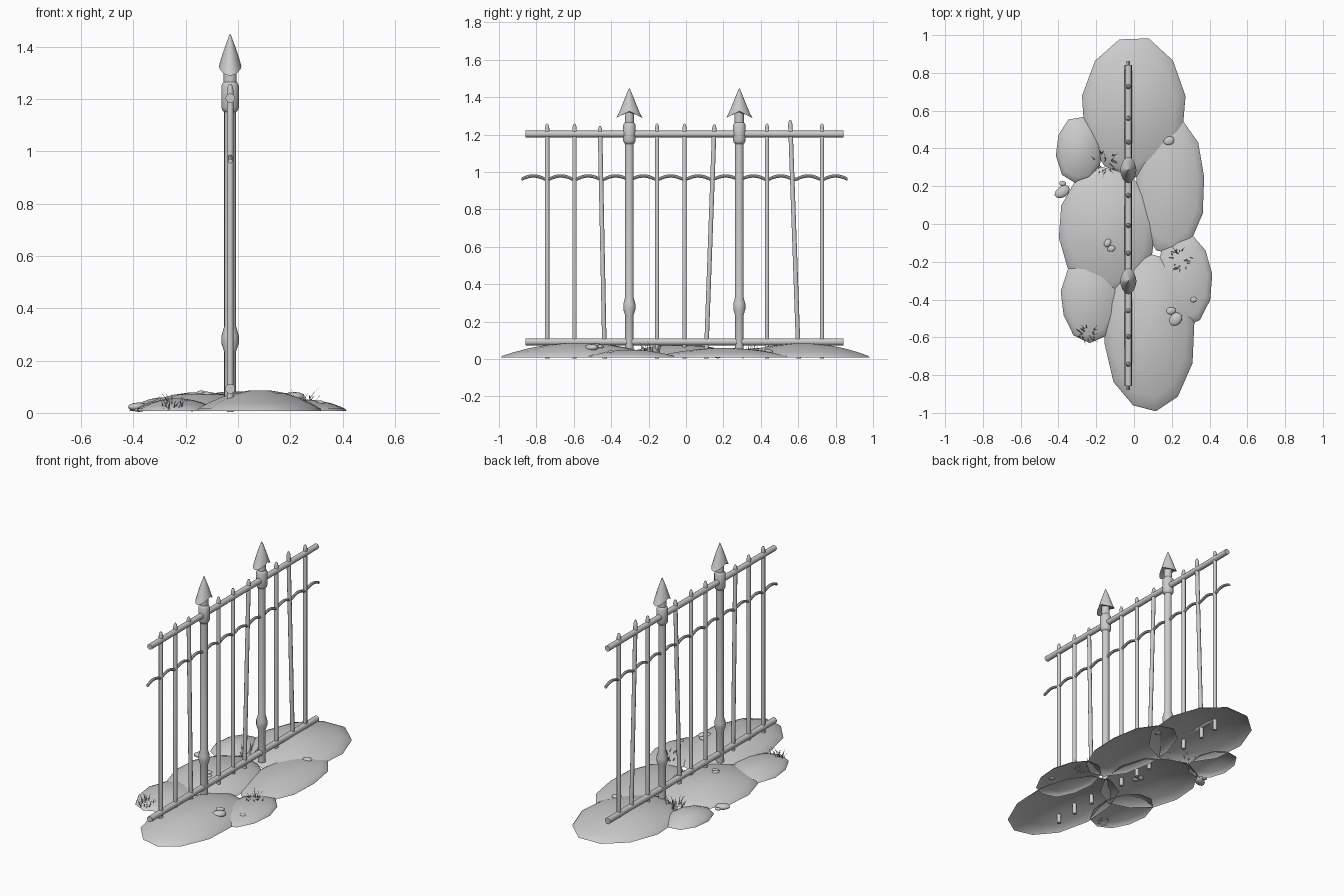
import bpy, bmesh, math, random
from mathutils import Vector

if "Cube" in bpy.data.objects:
    bpy.data.objects.remove(bpy.data.objects["Cube"])

random.seed(4)
FX = -0.03                     # x of the fence line
STEP, Y0 = 0.147, -0.743       # bar spacing and first bar


def finish(name, bm, angle=40, fix=True):
    if fix:
        bmesh.ops.recalc_face_normals(bm, faces=bm.faces)
    me = bpy.data.meshes.new(name)
    bm.to_mesh(me)
    bm.free()
    ob = bpy.data.objects.new(name, me)
    bpy.context.collection.objects.link(ob)
    bpy.context.view_layer.objects.active = ob
    ob.select_set(True)
    bpy.ops.object.shade_smooth_by_angle(angle=math.radians(angle))
    ob.select_set(False)
    return ob


def loft(bm, rings, cap0=True, cap1=True):
    """Skin a list of equally long point rings."""
    vs = [[bm.verts.new(p) for p in r] for r in rings]
    n = len(vs[0])
    for a, b in zip(vs, vs[1:]):
        for i in range(n):
            j = (i + 1) % n
            bm.faces.new((a[i], a[j], b[j], b[i]))
    if cap0:
        bm.faces.new(vs[0][::-1])
    if cap1:
        bm.faces.new(vs[-1])


def circle(c, r, n, axis='z'):
    out = []
    for i in range(n):
        a = 2 * math.pi * i / n
        u, v = r * math.cos(a), r * math.sin(a)
        out.append(Vector(c) + (Vector((u, v, 0)) if axis == 'z' else Vector((u, 0, v))))
    return out


# horizontal rails
for name, z, r in (("top_rail", 1.203, 0.018), ("bottom_rail", 0.092, 0.019)):
    bm = bmesh.new()
    loft(bm, [circle((FX, y, z), r, 12, 'y') for y in (-0.857, 0.843)])
    finish(name, bm)

# upright bars, some bent: index -> (bottom y, top y, top z)
bent = {2: (-0.435, -0.46, 1.246), 6: (0.107, 0.152, 1.255), 9: (0.602, 0.557, 1.278)}
for k in range(11):
    if k in (3, 7):
        continue
    y = Y0 + STEP * k
    yb, yt, zt = bent.get(k, (y, y, 1.258))
    bm = bmesh.new()
    rings = []
    for z, r in ((0.004, 0.0125), (zt - 0.024, 0.0125), (zt - 0.006, 0.008), (zt, 0.004)):
        rings.append(circle((FX, yb + (yt - yb) * z / zt, z), r, 10))
    loft(bm, rings)
    finish("bar", bm)

# scalloped wire with a low point at each bar
bm = bmesh.new()
pts = [(Y0 + STEP * (-0.93 + 11.86 * i / 96)) for i in range(97)]
rings = []
for y in pts:
    t = (y - Y0) / STEP
    rings.append(circle((FX, y, 0.957 + 0.022 * abs(math.sin(math.pi * t))), 0.009, 8, 'y'))
loft(bm, rings)
finish("scalloped_wire", bm)

# posts: turned profile (radius, z)
profile = [(0.023, 0.03), (0.023, 0.235), (0.033, 0.265), (0.033, 0.295), (0.023, 0.33),
           (0.023, 1.15), (0.029, 1.155), (0.034, 1.168), (0.034, 1.25), (0.029, 1.26),
           (0.025, 1.265), (0.025, 1.325)]
for k in (3, 7):
    y = Y0 + STEP * k - 0.001
    bm = bmesh.new()
    loft(bm, [circle((FX, y, z), r, 14) for r, z in profile])
    finish("post", bm, 35)

    # leaf-shaped spear head with drooping barbs along y
    bm = bmesh.new()
    rings = []
    for z, rx, ry, droop in ((1.318, 0.018, 0.022, 0.0), (1.325, 0.043, 0.07, 0.036),
                             (1.34, 0.039, 0.055, 0.022), (1.37, 0.030, 0.037, 0.008),
                             (1.41, 0.016, 0.018, 0.0), (1.447, 0.002, 0.002, 0.0)):
        ring = []
        for i in range(16):
            a = 2 * math.pi * i / 16
            c, s = math.cos(a), math.sin(a)
            w = abs(s) ** 1.3
            ring.append((FX + rx * c, y + ry * math.copysign(w, s), z - droop * w))
        rings.append(ring)
    loft(bm, rings)
    finish("spear_head", bm, 45)

# ground mounds: centre x, y, half sizes, height, sides
mounds = [(0.0, 0.625, 0.28, 0.375, 0.070, 11), (0.085, -0.57, 0.24, 0.43, 0.074, 12),
          (-0.145, -0.03, 0.26, 0.335, 0.066, 12), (0.19, 0.2, 0.185, 0.37, 0.045, 12),
          (0.265, -0.3, 0.155, 0.25, 0.036, 11), (-0.29, 0.39, 0.125, 0.18, 0.045, 10),
          (-0.235, -0.39, 0.155, 0.235, 0.042, 11)]
for cx, cy, rx, ry, h, n in mounds:
    bm = bmesh.new()
    wob = [random.uniform(0.97, 1.03) for _ in range(n)]
    rings = []
    for t in (1.0, 0.97, 0.82, 0.62, 0.4, 0.15):
        z = 0.008 if t == 1.0 else 0.014 + h * (1 - t * t)
        rings.append([(cx + rx * t * wob[i] * math.cos(2 * math.pi * (i + .25) / n),
                       cy + ry * t * wob[i] * math.sin(2 * math.pi * (i + .25) / n), z)
                      for i in range(n)])
    loft(bm, rings, cap0=False)
    finish("ground_mound", bm, 60, fix=False)


def ground(x, y):
    z = 0.008
    for cx, cy, rx, ry, h, n in mounds:
        d = ((x - cx) / rx) ** 2 + ((y - cy) / ry) ** 2
        if d < 1:
            z = max(z, 0.012 + h * (1 - d))
    return z


# stones: x, y, half length, half width, turn
stones = [(-0.38, 0.17, 0.045, 0.03, 0.6), (-0.378, 0.215, 0.018, 0.014, 0), (-0.14, -0.1, 0.024, 0.018, 1),
          (-0.12, -0.13, 0.022, 0.017, 0.3), (0.185, 0.44, 0.03, 0.024, 0.4), (0.195, -0.46, 0.028, 0.02, 0.2),
          (0.22, -0.505, 0.042, 0.032, 0.8), (0.315, -0.4, 0.018, 0.015, 0)]
for x, y, a, b, turn in stones:
    bm = bmesh.new()
    bmesh.ops.create_icosphere(bm, subdivisions=2, radius=1)
    for v in bm.verts:
        v.co *= random.uniform(0.95, 1.04)
    ob = finish("stone", bm, 60)
    ob.scale = (a, b, b * 0.6)
    ob.rotation_euler.z = turn
    ob.location = (x, y, max(ground(x, y), 0.022))


# grass tufts: x, y, spread, blade height
for x, y, spread, hgt in ((-0.155, 0.325, 0.055, 0.075), (0.25, -0.185, 0.055, 0.065),
                          (-0.25, -0.575, 0.04, 0.065)):
    bm = bmesh.new()
    for _ in range(20):
        a = random.uniform(0, 2 * math.pi)
        d = spread * math.sqrt(random.random())
        base = Vector((x + d * math.cos(a), y + d * math.sin(a), 0))
        base.z = ground(base.x, base.y) - 0.005
        b = a + random.uniform(-0.8, 0.8)
        out, side = Vector((math.cos(b), math.sin(b), 0)), Vector((-math.sin(b), math.cos(b), 0))
        h, lean = hgt * random.uniform(0.5, 1.15), random.uniform(0.015, 0.045)
        prev = None
        for t in (0, 0.35, 0.7, 1):
            p = base + out * lean * t * t + Vector((0, 0, h * (t - 0.2 * t * t)))
            w = side * 0.0035 * (1.05 - t)
            pair = (bm.verts.new(p - w), bm.verts.new(p + w))
            if prev:
                bm.faces.new((prev[0], prev[1], pair[1], pair[0]))
            prev = pair
    finish("grass_tuft", bm, 60)
